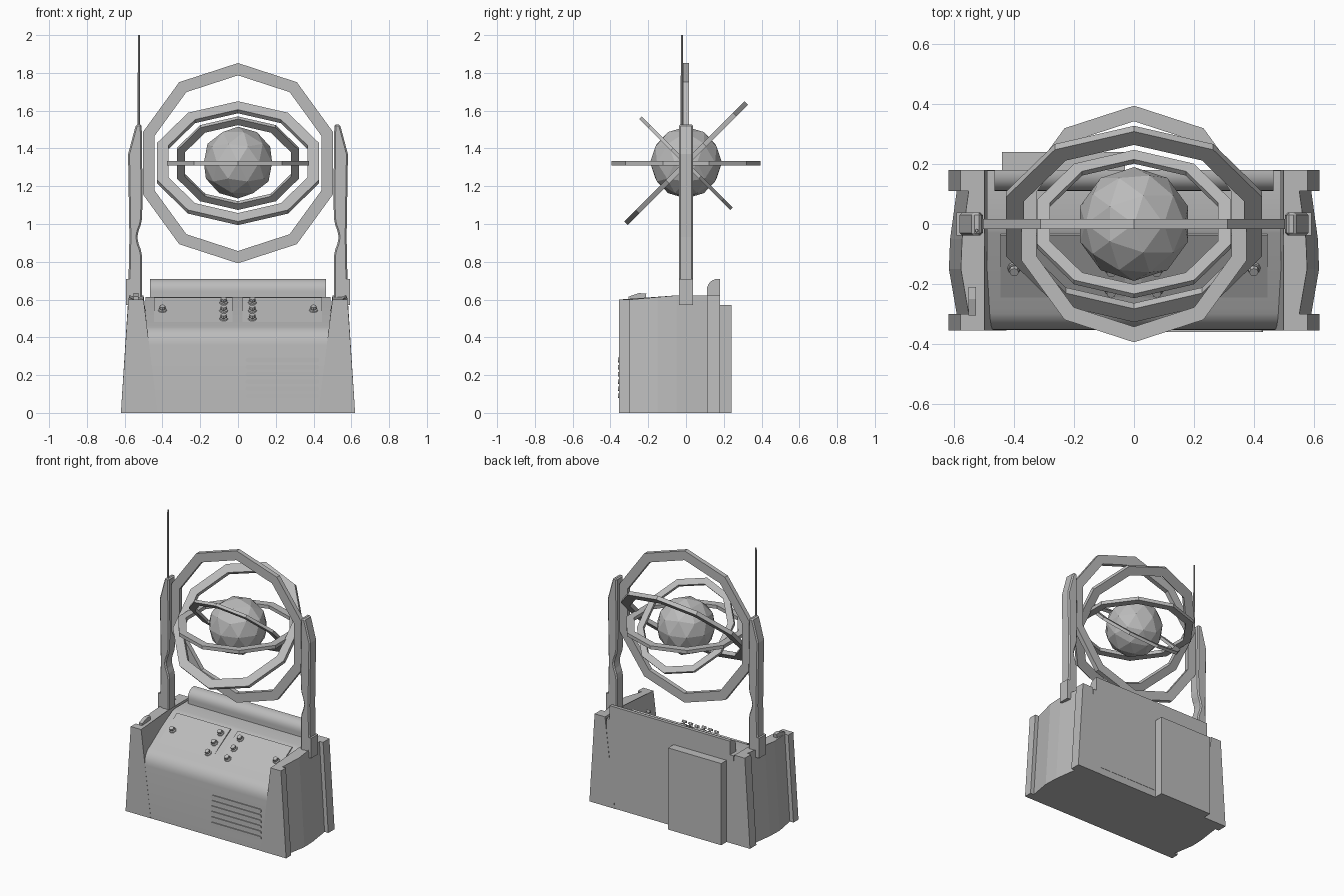
import bpy, bmesh, math
from mathutils import Matrix, Vector

cube = bpy.data.objects.get("Cube")
if cube:
    bpy.data.objects.remove(cube, do_unlink=True)

grey = bpy.data.materials.new("plain_grey")
grey.use_nodes = True
grey.diffuse_color = (0.5, 0.5, 0.5, 1)
grey.node_tree.nodes["Principled BSDF"].inputs["Base Color"].default_value = (0.5, 0.5, 0.5, 1)

CORE_Z = 1.325


def finish(bm, name, smooth=False, bevel=0):
    bmesh.ops.recalc_face_normals(bm, faces=bm.faces)
    mesh = bpy.data.meshes.new(name)
    bm.to_mesh(mesh)
    bm.free()
    mesh.materials.append(grey)
    obj = bpy.data.objects.new(name, mesh)
    bpy.context.collection.objects.link(obj)
    if bevel:
        mod = obj.modifiers.new("Bevel", 'BEVEL')
        mod.width = bevel
        mod.segments = 1
    if smooth:
        bpy.ops.object.select_all(action='DESELECT')
        obj.select_set(True)
        bpy.context.view_layer.objects.active = obj
        bpy.ops.object.shade_smooth_by_angle(angle=math.radians(35))
    return obj


def loft(name, lower, upper, **kw):
    """Solid between two outlines with matching points."""
    bm = bmesh.new()
    a = [bm.verts.new(p) for p in lower]
    b = [bm.verts.new(p) for p in upper]
    bm.faces.new(a)
    bm.faces.new(b)
    for i in range(len(a)):
        j = (i + 1) % len(a)
        bm.faces.new((a[i], a[j], b[j], b[i]))
    return finish(bm, name, **kw)


def extrude_x(name, profile, x0, x1, **kw):
    return loft(name, [(x0, y, z) for y, z in profile], [(x1, y, z) for y, z in profile], **kw)


def extrude_y(name, profile, y0, y1, **kw):
    return loft(name, [(x, y0, z) for x, z in profile], [(x, y1, z) for x, z in profile], **kw)


def box(name, x0, x1, y0, y1, z0, z1, **kw):
    return extrude_x(name, [(y0, z0), (y1, z0), (y1, z1), (y0, z1)], x0, x1, **kw)


def arc(cy, cz, ry, rz, start, end, steps=6):
    angles = [math.radians(start + (end - start) * i / steps) for i in range(steps + 1)]
    return [(cy + ry * math.cos(t), cz + rz * math.sin(t)) for t in angles]


# Console body with rounded front edge and sloping desk
desk = [(-0.354, 0)] + arc(-0.255, 0.36, 0.099, 0.105, 180, 105)
desk += [(-0.03, 0.605), (0, 0.614), (0.178, 0.614), (0.178, 0)]
extrude_x("console_body", desk, -0.49, 0.49, smooth=True)

# Raised back rail with rounded front
rail = [(0.18, 0.05), (0.11, 0.05), (0.11, 0.64)] + arc(0.17, 0.65, 0.06, 0.06, 180, 90) + [(0.18, 0.71)]
extrude_x("back_rail", rail, -0.465, 0.465, smooth=True)

# Tapered end cheeks: corner strips with a bowed panel between them
plan = [(0.425, -0.355), (0.62, -0.355), (0.62, -0.3), (0.592, -0.3), (0.618, -0.15),
        (0.614, -0.05), (0.592, 0.11), (0.62, 0.11), (0.62, 0.18), (0.425, 0.18), (0.425, -0.05)]
for side, label in ((1, "left"), (-1, "right")):
    low = [(side * x, y, 0) for x, y in plan]
    high = [(side * (x - 0.04 if x > 0.5 else 0.5), y, 0.6 + 0.022 * min(1, max(0, (y + 0.3) / 0.25)))
            for x, y in plan]
    loft(label + "_cheek", low, high)

    # Upright arm with a hollow on its inner edge
    hollow = [(0.508 + 0.025 * math.sin(math.pi * i / 6) ** 2, 0.83 + 0.2 * i / 6) for i in range(7)]
    outline = [(0.508, 0.58)] + hollow + [(0.505, 1.15), (0.51, 1.527), (0.54, 1.527),
                                          (0.582, 1.37), (0.575, 0.93), (0.582, 0.58)]
    extrude_y(label + "_arm", [(side * x, z) for x, z in outline], -0.038, 0.038, bevel=0.008)
    x0, x1 = sorted((side * 0.56, side * 0.592))
    box(label + "_arm_foot", x0, x1, -0.038, 0.038, 0.57, 0.71)

# Back box
box("back_box", -0.44, -0.03, 0.17, 0.24, 0, 0.57)

# Sloping control plates
slope = Vector((0, 0.225, 0.14)).normalized()
normal = Vector((0, -slope.z, slope.y))
base = Vector((0, -0.255, 0.465))


def desk_point(x, z, lift=0):
    p = base + slope * ((z - base.z) / slope.z) + normal * lift
    return Vector((x, p.y, p.z))


for label, x0, x1 in (("right", -0.445, -0.03), ("left", 0.025, 0.445)):
    corners = [(x0, 0.47), (x1, 0.47), (x1, 0.603), (x0, 0.603)]
    loft(label + "_control_plate", [desk_point(x, z, -0.01) for x, z in corners],
         [desk_point(x, z, 0.009) for x, z in corners])

# Knobs: thin collar, short stem and faceted cap
tilt = normal.to_track_quat('Z', 'Y').to_matrix().to_4x4()
for side in (-1, 1):
    spots = [(side * 0.4, 0.535)] + [(side * 0.076, z) for z in (0.49, 0.533, 0.576)]
    for n, (x, z) in enumerate(spots):
        bm = bmesh.new()
        for radius, depth, lift in ((0.024, 0.006, 0.011), (0.009, 0.02, 0.018), (0.018, 0.014, 0.029)):
            place = Matrix.Translation(desk_point(x, z, lift)) @ tilt
            bmesh.ops.create_cone(bm, cap_ends=True, segments=8, radius1=radius,
                                  radius2=radius * 0.85, depth=depth, matrix=place)
        finish(bm, ("left" if side > 0 else "right") + "_knob_%d" % (n + 1))

# Vent slats with rounded ends
for i in range(6):
    z = 0.09 + 0.038 * i
    slat = arc(0.418, z, 0.012, 0.012, -90, 90) + arc(0.052, z, 0.012, 0.012, 90, 270)
    extrude_y("vent_slat_%d" % (i + 1), slat, -0.361, -0.345)

# Small lever on the right cheek
lever = [(-0.305, 0.595), (-0.215, 0.6), (-0.21, 0.632), (-0.25, 0.634), (-0.305, 0.615)]
extrude_x("cheek_lever", lever, -0.553, -0.527)

# Antenna
bm = bmesh.new()
bmesh.ops.create_cone(bm, cap_ends=True, segments=8, radius1=0.007, radius2=0.005, depth=0.54,
                      matrix=Matrix.Translation((-0.525, -0.022, 1.73)))
finish(bm, "antenna")

# Faceted core
bm = bmesh.new()
bmesh.ops.create_icosphere(bm, subdivisions=2, radius=0.19, matrix=Matrix.Translation((0, 0, CORE_Z)))
finish(bm, "core_sphere")


def ring(name, outer, inner, thick, tilt_deg):
    """Ten-sided flat ring, upright at zero tilt, turned about x."""
    bm = bmesh.new()
    turn = Matrix.Translation((0, 0, CORE_Z - 0.003)) @ Matrix.Rotation(math.radians(tilt_deg), 4, 'X')
    loops = []
    for i in range(10):
        t = math.radians(90 + 36 * i)
        section = [(outer, -1), (outer, 1), (inner, 1), (inner, -1)]
        loops.append([bm.verts.new(turn @ Vector((r * math.cos(t), s * thick / 2, r * math.sin(t))))
                      for r, s in section])
    for i in range(10):
        a, b = loops[i], loops[(i + 1) % 10]
        for k in range(4):
            m = (k + 1) % 4
            bm.faces.new((a[k], a[m], b[m], b[k]))
    finish(bm, name)


# Nested rings
ring("outer_ring", 0.53, 0.465, 0.032, 0)
ring("tilted_ring", 0.45, 0.387, 0.027, -45)
ring("level_ring", 0.395, 0.343, 0.024, 90)
ring("inner_ring", 0.34, 0.295, 0.02, 45)
